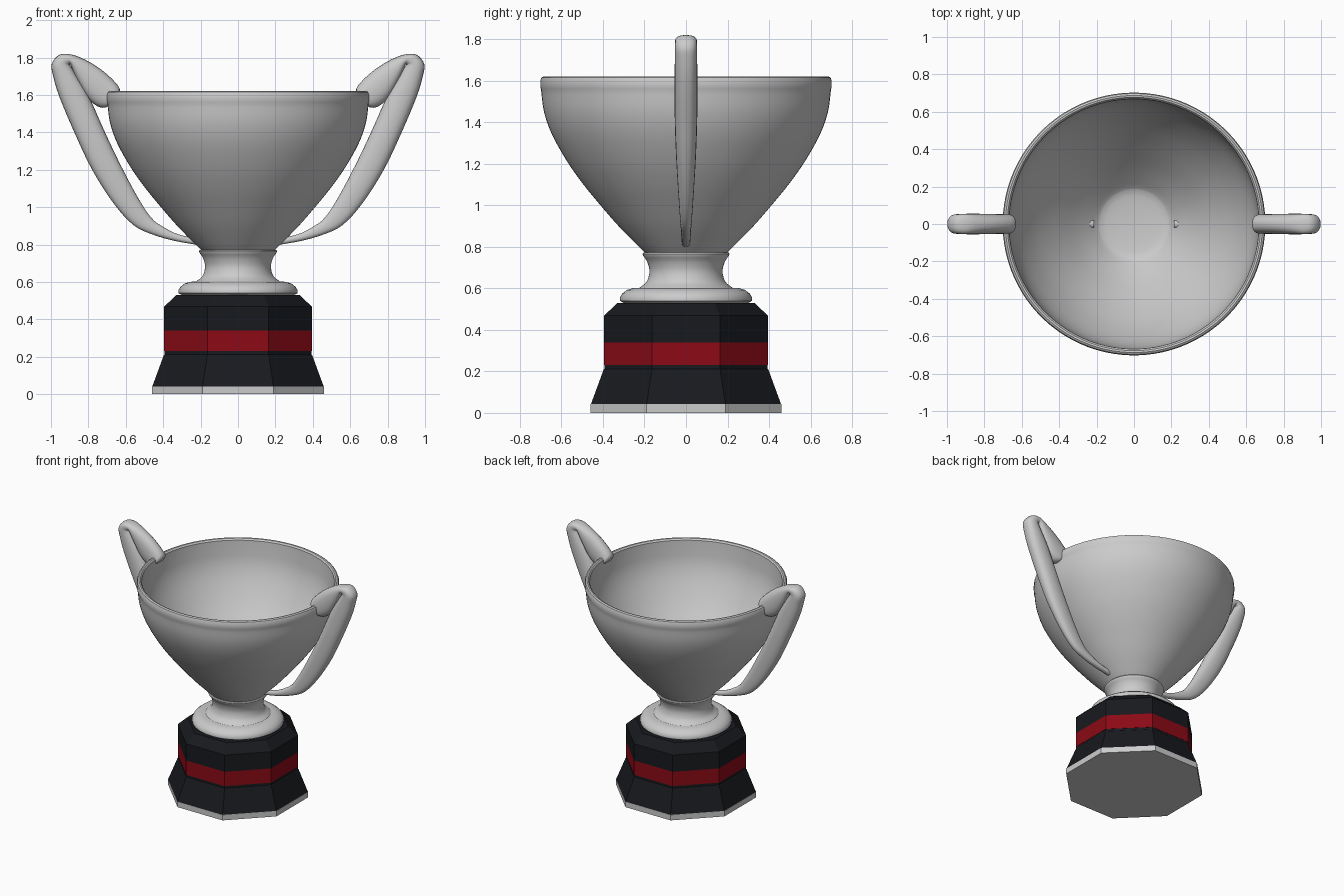
import bpy, bmesh, math
from mathutils import Vector

if "Cube" in bpy.data.objects:
    bpy.data.objects.remove(bpy.data.objects["Cube"])


def smooth_path(pts, steps):
    """Catmull-Rom resampling of a list of equal-length tuples."""
    p = [Vector(q) for q in pts]
    p = [2 * p[0] - p[1]] + p + [2 * p[-1] - p[-2]]
    out = []
    for i in range(1, len(p) - 2):
        a, b, c, d = p[i - 1:i + 3]
        for k in range(steps):
            t = k / steps
            out.append(0.5 * (2 * b + (c - a) * t + (2 * a - 5 * b + 4 * c - d) * t * t
                              + (3 * b - a - 3 * c + d) * t ** 3))
    return out + [p[-2]]


def skin(name, rings, mat=None, smooth=True):
    """Join rings of points into a closed-ended tube."""
    bm = bmesh.new()
    vr = [[bm.verts.new(co) for co in r] for r in rings]
    n = len(vr[0])
    for a, b in zip(vr, vr[1:]):
        for i in range(n):
            j = (i + 1) % n
            bm.faces.new((a[i], a[j], b[j], b[i]))
    bm.faces.new(vr[0][::-1])
    bm.faces.new(vr[-1])
    bmesh.ops.recalc_face_normals(bm, faces=bm.faces)
    me = bpy.data.meshes.new(name)
    bm.to_mesh(me)
    bm.free()
    ob = bpy.data.objects.new(name, me)
    bpy.context.collection.objects.link(ob)
    if mat:
        me.materials.append(mat)
    if smooth:
        bpy.ops.object.select_all(action='DESELECT')
        bpy.context.view_layer.objects.active = ob
        ob.select_set(True)
        bpy.ops.object.shade_smooth_by_angle(angle=math.radians(35))
    return ob


def lathe(name, profile, n=64, mat=None, smooth=True):
    """Revolve (radius, z) points; octagons use the flat-to-centre distance."""
    k = 1 / math.cos(math.pi / n)
    rings = [[(r * k * math.cos((i + .5) * math.tau / n),
               r * k * math.sin((i + .5) * math.tau / n), z) for i in range(n)]
             for r, z in profile]
    return skin(name, rings, mat, smooth)


def material(name, rgb):
    m = bpy.data.materials.new(name)
    m.diffuse_color = (*rgb, 1)
    m.use_nodes = True
    m.node_tree.nodes["Principled BSDF"].inputs["Base Color"].default_value = m.diffuse_color
    return m


black = material("black", (0.009, 0.010, 0.013))
red = material("red", (0.26, 0.003, 0.008))

# Octagonal plinth
lathe("base_plate", [(.46, 0), (.46, .042)], 8, None, False)
lathe("plinth_lower", [(.458, .042), (.397, .208), (.393, .212), (.393, .23)], 8, black, False)
lathe("plinth_band", [(.395, .23), (.395, .34)], 8, red, False)
lathe("plinth_upper", [(.395, .34), (.395, .468), (.33, .53)], 8, black, False)

# Round foot and waisted stem
foot = [(.30, .53), (.318, .54), (.319, .555), (.308, .574), (.285, .592), (.255, .601)]
stem = smooth_path([(.225, .602), (.19, .632), (.176, .68), (.186, .725), (.206, .757)], 4)
lathe("foot_and_stem", foot + stem + [(.209, .766), (.204, .772), (.18, .772)])

# Hollow bowl with rolled rim and inner dish, one continuous profile
outer = smooth_path([(.195, .77), (.235, .808), (.325, .90), (.412, 1.0), (.494, 1.1),
                     (.572, 1.21), (.645, 1.34), (.684, 1.45), (.699, 1.56)], 4)
rim = [(.702, 1.568), (.702, 1.60), (.697, 1.615), (.687, 1.621), (.677, 1.619), (.668, 1.608)]
inner = smooth_path([(.665, 1.56), (.652, 1.45), (.615, 1.34), (.545, 1.21), (.468, 1.1),
                     (.387, 1.0), (.30, .90), (.215, .815), (.185, .79)], 4)
dish = [(.15, .782), (.10, .777), (.05, .774), (.004, .773)]
lathe("bowl", [(.01, .768)] + outer + rim + inner + dish, 96)

# Folded handle: outer x, z, inner x, z, half thickness in y
handle_stations = [
    (.645, 1.60, .685, 1.55, .035), (.632, 1.632, .705, 1.533, .05),
    (.67, 1.682, .748, 1.538, .053), (.74, 1.742, .805, 1.585, .054),
    (.82, 1.79, .862, 1.68, .054), (.89, 1.816, .893, 1.757, .053),
    (.955, 1.815, .897, 1.759, .053), (.996, 1.765, .893, 1.753, .053),
    (.988, 1.70, .853, 1.69, .054), (.955, 1.59, .80, 1.60, .055),
    (.875, 1.40, .72, 1.42, .054), (.78, 1.20, .635, 1.24, .047),
    (.665, 1.02, .54, 1.06, .036), (.56, .905, .465, .945, .028),
    (.46, .855, .40, .895, .024), (.34, .82, .32, .855, .022),
    (.215, .798, .215, .832, .02)]
rings = []
for ox, oz, ix, iz, h in smooth_path(handle_stations, 4):
    o, i = Vector((ox, 0, oz)), Vector((ix, 0, iz))
    ring = []
    for k in range(20):
        c, s = math.cos(k * math.tau / 20), math.sin(k * math.tau / 20)
        # slightly squared oval section
        c, s = [math.copysign(abs(v) ** .85, v) for v in (c, s)]
        ring.append((o + i) / 2 + (o - i) / 2 * c + Vector((0, h * s, 0)))
    rings.append(ring)
handle = skin("handles", rings)
mirror = handle.modifiers.new("mirror", 'MIRROR')
mirror.use_mirror_merge = False
